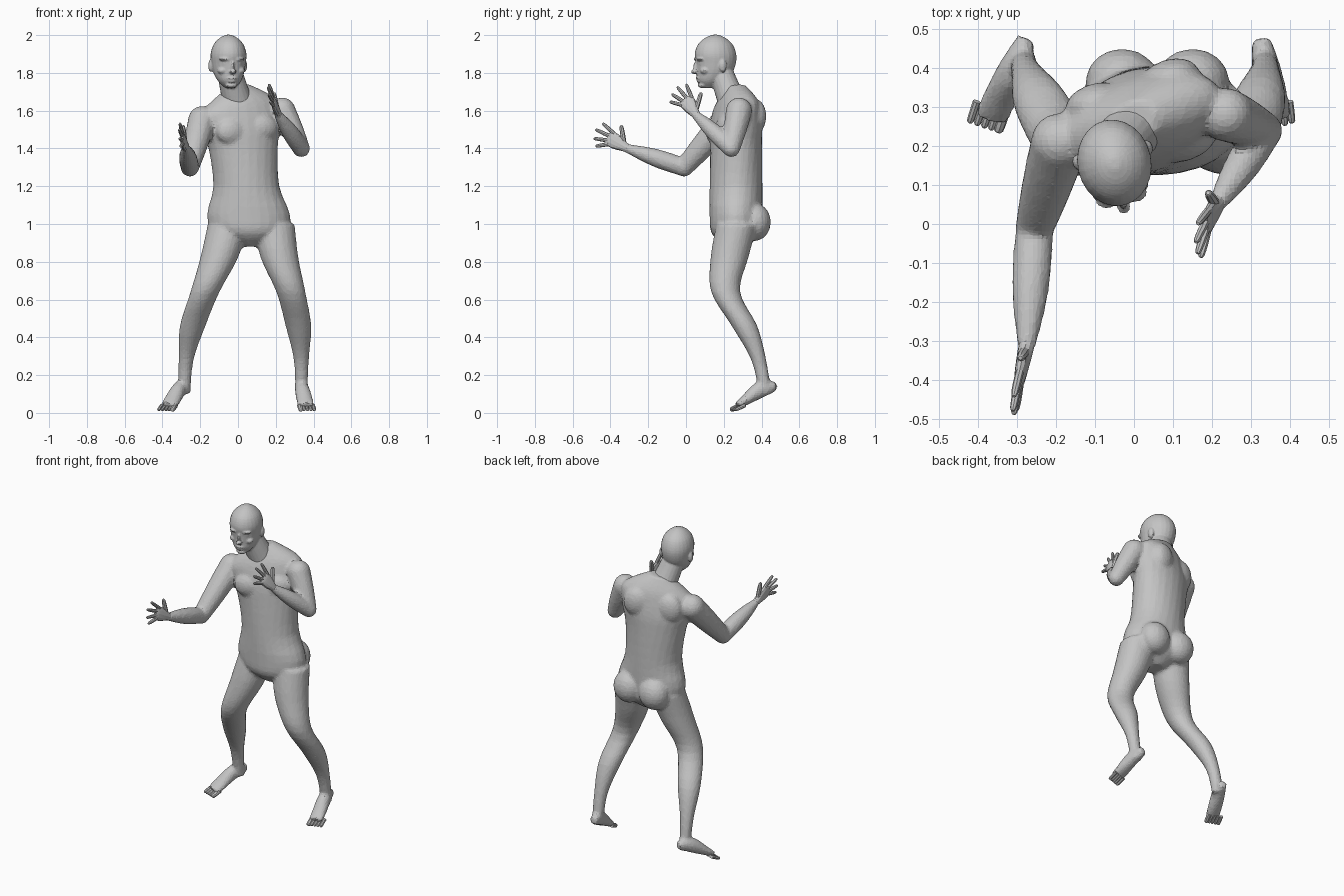
import bpy, bmesh
from math import sin, cos, pi, tau, radians
from mathutils import Vector, Matrix

if "Cube" in bpy.data.objects:
    bpy.data.objects.remove(bpy.data.objects["Cube"])

GREY = (.55, .55, .55, 1)
skin_material = bpy.data.materials.new("plain_grey")
skin_material.use_nodes = True
skin_material.diffuse_color = GREY
skin_material.node_tree.nodes["Principled BSDF"].inputs["Base Color"].default_value = GREY


def smooth_path(points, steps):
    """Resample rows of numbers along a smooth curve through them."""
    rows = [Vector(point) for point in points]
    padded = [rows[0], *rows, rows[-1]]
    result = []
    for before, start, end, after in zip(padded, padded[1:], padded[2:], padded[3:]):
        leave, arrive = (end - before) / 2, (after - start) / 2
        for step in range(steps):
            t = step / steps
            ease = t * t * (3 - 2 * t)
            result.append(start.lerp(end, ease) + leave * t * (1 - t) ** 2 - arrive * t * t * (1 - t))
    return result + [rows[-1]]


def oval(centre, across, deep, sides):
    angles = [tau * side / sides for side in range(sides)]
    return [centre + across * cos(angle) + deep * sin(angle) for angle in angles]


def bridge(mesh, rings):
    """Join rings of points into a closed tube."""
    loops = [[mesh.verts.new(point) for point in ring] for ring in rings]
    for lower, upper in zip(loops, loops[1:]):
        for i in range(len(lower)):
            mesh.faces.new((lower[i - 1], lower[i], upper[i], upper[i - 1]))
    mesh.faces.new(loops[0])
    mesh.faces.new(loops[-1])


def tube(mesh, path, radii, side, sides=12, steps=3):
    """Tube along a path; each radius pair is (along side, across side)."""
    points = smooth_path(path, steps)
    sizes = smooth_path(radii, steps)
    rings = []
    for i, point in enumerate(points):
        ahead = points[min(i + 1, len(points) - 1)] - points[max(i - 1, 0)]
        ahead.normalize()
        across = Vector(side)
        across = (across - ahead * across.dot(ahead)).normalized()
        rings.append(oval(point, across * sizes[i].x, ahead.cross(across) * sizes[i].y, sides))
    bridge(mesh, rings)


def blob(mesh, place, size, base=Matrix()):
    matrix = base @ Matrix.Translation(place) @ Matrix.Diagonal((*size, 1))
    bmesh.ops.create_uvsphere(mesh, u_segments=16, v_segments=10, radius=1, matrix=matrix)


def muscle(mesh, start, end, first, last, bulge):
    """Straight round limb section, swelling in the middle, with ball ends."""
    start, end = Vector(start), Vector(end)
    parts = [step / 6 for step in range(7)]
    radii = [first + (last - first) * t + bulge * sin(pi * t) for t in parts]
    tube(mesh, [start.lerp(end, t) for t in parts], [(r, r) for r in radii], (1, 0, 0))
    blob(mesh, start, [first] * 3)
    blob(mesh, end, [last] * 3)


def finish(mesh, name, voxel=0, smoothing=0):
    """Make the object; with a voxel size its pieces fuse into one faceted skin."""
    bmesh.ops.recalc_face_normals(mesh, faces=mesh.faces)
    data = bpy.data.meshes.new(name)
    mesh.to_mesh(data)
    mesh.free()
    data.materials.append(skin_material)
    part = bpy.data.objects.new(name, data)
    bpy.context.collection.objects.link(part)
    if voxel:
        fuse = part.modifiers.new("fuse", "REMESH")
        fuse.mode, fuse.voxel_size = "VOXEL", voxel
        soften = part.modifiers.new("soften", "SMOOTH")
        soften.iterations = smoothing
        part.modifiers.new("facets", "DECIMATE").ratio = .35


# Torso: height, half width and half depth, twisting towards the shoulders
body = bmesh.new()
torso = [(.88, .05, .06), (.95, .19, .13), (1.05, .22, .14), (1.2, .175, .14), (1.4, .185, .135),
         (1.5, .21, .13), (1.6, .22, .11), (1.66, .17, .09), (1.73, .06, .05)]
rings = []
for height, wide, deep in smooth_path(torso, 3):
    twist = min(max((height - 1.1) * 2, 0), 1)
    angle = radians(20) * twist
    across = Vector((cos(angle), sin(angle), .15 * twist ** 3))
    depth = Vector((-sin(angle), cos(angle), 0))
    middle = Vector((.06 - .08 * (height - 1), .265, height))
    rings.append(oval(middle, across * wide, depth * deep, 24))
bridge(body, rings)

# Chest, shoulder blades and buttocks
chest = Matrix.Translation((.02, .265, 1.5)) @ Matrix.Rotation(radians(18), 4, "Z")
for side in (-1, 1):
    lift = side * .01
    blob(body, (side * .085, -.09, lift), (.085, .045, .07), chest)
    blob(body, (side * .1, .08, lift + .06), (.08, .05, .09), chest)
    blob(body, (.06 + side * .09, .365, 1.01), (.095, .085, .1))

# Legs: both share depth and thickness at evenly spaced heights
leg_depth = (.27, .23, .21, .31, .385, .42)
leg_radius = (.11, .1, .077, .068, .04, .033)
right_leg = (-.05, -.1, -.175, -.24, -.275, -.285)
left_leg = (.19, .22, .28, .32, .335, .335)
for leg in (right_leg, left_leg):
    rows = [(x, y, 1 - .18 * i, r) for i, (x, y, r) in enumerate(zip(leg, leg_depth, leg_radius))]
    bridge(body, [oval(row.xyz, Vector((row.w, 0, 0)), Vector((0, row.w, 0)), 20)
                  for row in smooth_path(rows, 4)])

# Feet with raised heels: distance back, height, half width and half height
foot = [(.475, .14, .025, .025), (.4, .127, .038, .045), (.32, .072, .045, .03), (.27, .038, .045, .018)]
for name, heel, ball, inner in (("right_toes", -.275, -.365, 1), ("left_toes", .325, .36, -1)):
    lean = (ball - heel) / 5
    path = [(heel + lean * (.475 - y) / .04, y, z) for y, z, wide, high in foot]
    tube(body, path, [row[2:] for row in foot], (1, 0, 0))
    toes = bmesh.new()
    for toe in range(5):
        radius = .01 if toe else .014
        root = Vector((ball + inner * (.034 - toe * .018), .29 + toe * .006, .04))
        reach = Vector((lean, -.055, -.025))
        tube(toes, [root + reach * t for t in (0, .5, .9, 1)],
             [(radius * t, radius * t) for t in (1, 1, .9, .4)], (1, 0, 0), sides=8, steps=2)
    finish(toes, name)

# Right arm reaching forward, left arm folded up
right_elbow, right_wrist = (-.255, -.01, 1.3), (-.275, -.31, 1.4)
left_elbow, left_wrist = (.335, .24, 1.4), (.215, .055, 1.575)
muscle(body, (-.19, .21, 1.55), right_elbow, .075, .05, .003)
muscle(body, (.235, .28, 1.6), left_elbow, .07, .047, .003)
muscle(body, right_elbow, right_wrist, .048, .024, .012)
muscle(body, left_elbow, left_wrist, .046, .024, .01)
finish(body, "body", .011, 4)


def hand(name, wrist, knuckle, across):
    """Flat palm with four fanned fingers and a thumb."""
    mesh = bmesh.new()
    wrist, knuckle, across = Vector(wrist), Vector(knuckle), Vector(across)
    reach = knuckle - wrist
    forward = reach.normalized()
    across = (across - forward * across.dot(forward)).normalized()
    tube(mesh, [wrist + reach * t for t in (-.2, .1, .5, .9, 1.1)],
         [(.022, .02), (.024, .02), (.037, .018), (.042, .014), (.034, .008)], across)
    digits = [(knuckle + across * (.032 - .021 * i) - reach * .1, 12 - 17 * i, length, .0105)
              for i, length in enumerate((.085, .1, .09, .07))]
    digits.append((wrist + reach * .3 + across * .02, 50, .09, .013))
    for base, spread, length, radius in digits:
        angle = radians(spread)
        point = (forward * cos(angle) + across * sin(angle)) * length
        normal = forward.cross(across)
        tube(mesh, [base + point * t for t in (0, .5, .9, 1)],
             [(radius * t, radius * t) for t in (1, 1, .8, .4)], normal, sides=8, steps=2)
    finish(mesh, name)


hand("right_hand", right_wrist, (-.295, -.405, 1.455), (0, .5, .9))
hand("left_hand", left_wrist, (.185, 0, 1.655), (0, .8, .6))

# Head and neck, turned a little to the left
head = bmesh.new()
face = Matrix.Translation((-.05, .155, 1.8)) @ Matrix.Rotation(radians(12), 4, "Z")
skull = [(-.08, -.035, .03), (-.045, -.025, .07), (0, -.005, .095), (.05, .003, .107),
         (.1, .001, .111), (.15, 0, .093), (.185, 0, .055), (.202, 0, .015)]
bridge(head, [[face @ point for point in oval(Vector((0, y, z)), Vector((r * .85, 0, 0)), Vector((0, r, 0)), 24)]
              for z, y, r in smooth_path(skull, 3)])
neck = [(0, .25, 1.64), (-.02, .22, 1.71), (-.048, .18, 1.82)]
tube(head, neck, [(.08, .08), (.074, .07), (.065, .062)], (1, 0, 0), sides=20)

# Nose, lips and chin on the centre line
for place, size in (((0, -.112, .006), (.018, .02, .012)), ((0, -.104, .03), (.01, .016, .032)),
                    ((0, -.086, -.028), (.03, .02, .008)), ((0, -.084, -.043), (.025, .018, .008)),
                    ((0, -.07, -.065), (.032, .024, .016))):
    blob(head, place, size, face)
# Brows, eyes, cheeks and ears on both sides
for side in (-1, 1):
    for x, y, z, size in ((.036, -.087, .072, (.032, .022, .01)), (.036, -.08, .048, (.016, .015, .008)),
                          (.046, -.066, .012, (.028, .026, .02)), (.092, .022, .038, (.013, .02, .033))):
        blob(head, (side * x, y, z), size, face)
finish(head, "head", .006, 2)
